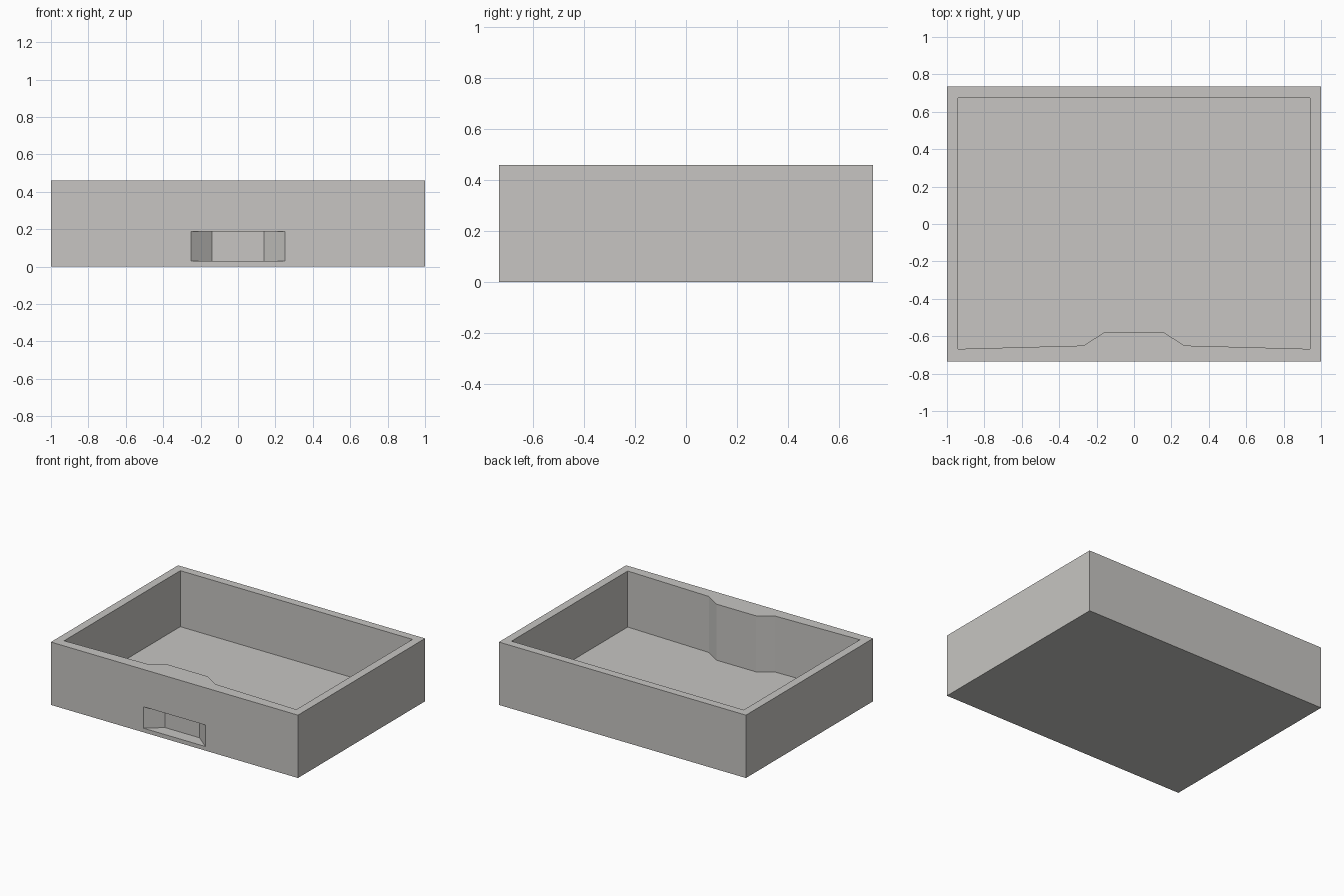
import bpy, bmesh

if "Cube" in bpy.data.objects:
    bpy.data.objects.remove(bpy.data.objects["Cube"])

W, D, H = 1.0, 0.735, 0.46      # half width, half depth, height
FLOOR = 0.05

grey = bpy.data.materials.new("warm_grey")
grey.diffuse_color = (0.57, 0.56, 0.54, 1)
grey.use_nodes = True
grey.node_tree.nodes["Principled BSDF"].inputs["Base Color"].default_value = grey.diffuse_color


def prism(name, profile, z0, z1):
    """Extrude an xy outline from z0 up to z1."""
    bm = bmesh.new()
    base = bm.faces.new([bm.verts.new((x, y, z0)) for x, y in profile])
    top = bmesh.ops.extrude_face_region(bm, geom=[base])["geom"]
    verts = [g for g in top if isinstance(g, bmesh.types.BMVert)]
    bmesh.ops.translate(bm, verts=verts, vec=(0, 0, z1 - z0))
    bmesh.ops.recalc_face_normals(bm, faces=bm.faces)
    mesh = bpy.data.meshes.new(name)
    bm.to_mesh(mesh)
    bm.free()
    mesh.materials.append(grey)
    obj = bpy.data.objects.new(name, mesh)
    bpy.context.collection.objects.link(obj)
    return obj


def mirrored(half):
    """Close a right-hand half outline across x = 0."""
    return half + [(-x, y) for x, y in reversed(half)]


def carve(body, cutter):
    cutter.hide_render = True
    mod = body.modifiers.new(cutter.name, 'BOOLEAN')
    mod.operation = 'DIFFERENCE'
    mod.solver = 'EXACT'
    mod.object = cutter
    bpy.context.view_layer.objects.active = body
    bpy.ops.object.modifier_apply(modifier=mod.name)
    bpy.data.objects.remove(cutter)


# Outer block of the tray
tray = prism("drawer_tray", mirrored([(W, -D), (W, D)]), 0, H)

# Inner cavity, its front wall bulging inwards around the handle
carve(tray, prism("cavity", mirrored([
    (0.16, -0.58), (0.27, -0.65), (0.94, -0.668), (0.94, 0.675)]), FLOOR, H + 0.1))

# Tapered finger recess in the front (sides keep their slope past the face)
carve(tray, prism("handle_recess", mirrored([
    (0.25 + 0.11 / 0.09 * 0.05, -D - 0.05), (0.14, -0.645)]), 0.03, 0.187))
